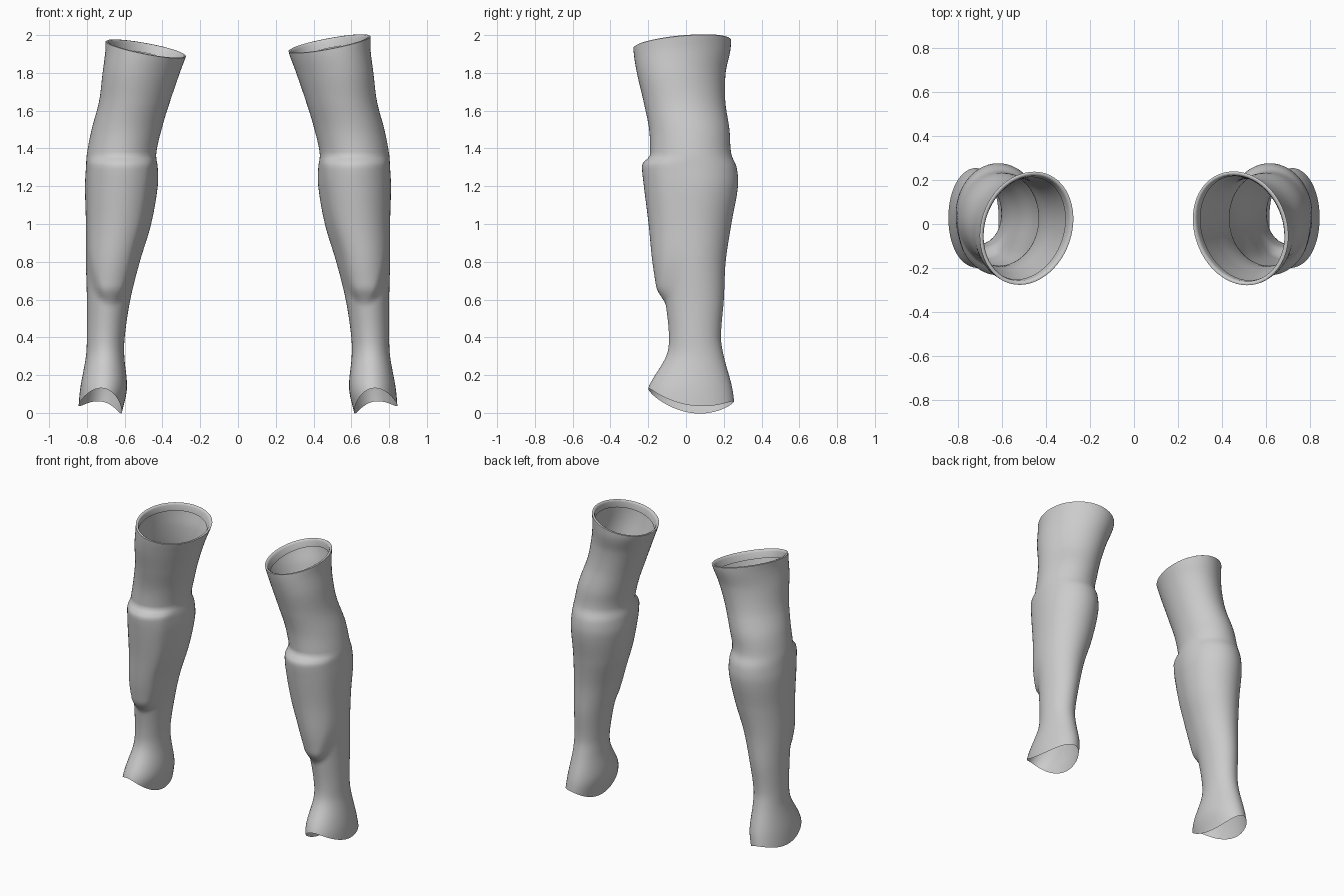
import bpy
import bmesh
import math

SEGMENTS = 56
ROWS = 110

# Leg sections: height, inner x, outer x, front y, back y
SECTIONS = [
    (0.0, .615, .847, -.21, .26),
    (.13, .588, .835, -.20, .245),
    (.30, .602, .805, -.105, .20),
    (.40, .60, .80, -.09, .185),
    (.60, .57, .80, -.11, .20),
    (.80, .52, .805, -.14, .21),
    (1.0, .46, .805, -.16, .24),
    (1.2, .425, .81, -.185, .275),
    (1.3, .425, .805, -.195, .268),
    (1.37, .433, .80, -.19, .24),
    (1.5, .405, .775, -.195, .23),
    (1.65, .36, .735, -.225, .208),
    (1.8, .31, .715, -.26, .21),
    (1.92, .268, .70, -.278, .235),
    (2.0, .262, .70, -.275, .24),
]
# Shin pad: height, centre x, half width
PAD = [(.56, .67, .0), (.62, .67, .06), (.72, .67, .10), (.85, .67, .13),
       (1.05, .645, .16), (1.36, .62, .18)]


def smoothstep(low, high, value):
    t = min(1, max(0, (value - low) / (high - low)))
    return t * t * (3 - 2 * t)


def sample(table, z):
    """Smooth cubic interpolation of a table whose first column is height."""
    z = min(table[-1][0], max(table[0][0], z))
    last = len(table) - 1
    i = 0
    while i < last - 1 and table[i + 1][0] < z:
        i += 1
    a, b = table[i], table[i + 1]
    before, after = table[max(0, i - 1)], table[min(last, i + 2)]
    span = b[0] - a[0]
    t = (z - a[0]) / span
    result = []
    for c in range(1, len(a)):
        slope_a = (b[c] - before[c]) / (b[0] - before[0]) * span
        slope_b = (after[c] - a[c]) / (after[0] - a[0]) * span
        rise = t * t * (3 - 2 * t)
        result.append(a[c] + (b[c] - a[c]) * rise
                      + slope_a * t * (1 - t) ** 2 - slope_b * t * t * (1 - t))
    return result


def surface_point(angle, z, inset=0.0):
    """Point on the leg; angle 0 is the outer side, a quarter turn is the back."""
    inner, outer, front, back = sample(SECTIONS, z)
    c, s = math.cos(angle), math.sin(angle)
    x = (inner + outer) / 2 + ((outer - inner) / 2 - inset) * c
    y = (front + back) / 2 + ((back - front) / 2 - inset) * s
    x -= .03 * s * smoothstep(1.4, 1.9, z)
    # Raised shin pad with a ledge under the knee
    if s < 0:
        centre, half = sample(PAD, z)
        side = 1 - smoothstep(half - .03, half + .025, abs(x - centre))
        y -= .038 * side * smoothstep(.56, .67, z) * (1 - smoothstep(1.315, 1.365, z))
    return x, y, z


def hem_height(angle):
    return (.0575 + .02 * math.cos(angle) - .035 * math.sin(angle)
            - .0375 * math.cos(2 * angle))


def rim_height(angle, drop):
    return 1.953 + .043 * math.cos(angle) + .022 * math.sin(angle) - drop


def build_leg(name, side, drop, material):
    bm = bmesh.new()
    angles = [math.tau * i / SEGMENTS for i in range(SEGMENTS)]
    rings = []

    def add_ring(points):
        rings.append([bm.verts.new((side * x, y, z)) for x, y, z in points])

    # Outer surface from the scooped hem to the tilted rim
    for r in range(ROWS + 1):
        level = 2 * r / ROWS
        low = max(0, 1 - level / .4)
        high = max(0, (level - 1.5) / .5)
        add_ring([surface_point(a, level + hem_height(a) * low
                                - (2 - rim_height(a, drop)) * high)
                  for a in angles])
    # Rolled rim turned inward
    for inset, depth in ((.006, -.003), (.014, .0), (.018, .01), (.018, .05)):
        add_ring([surface_point(a, rim_height(a, drop) - depth, inset) for a in angles])

    for lower, upper in zip(rings, rings[1:]):
        for i in range(SEGMENTS):
            j = (i + 1) % SEGMENTS
            face = [lower[i], lower[j], upper[j], upper[i]]
            bm.faces.new(face if side > 0 else face[::-1])

    mesh = bpy.data.meshes.new(name)
    bm.to_mesh(mesh)
    bm.free()
    mesh.materials.append(material)
    leg = bpy.data.objects.new(name, mesh)
    bpy.context.collection.objects.link(leg)
    bpy.ops.object.select_all(action='DESELECT')
    leg.select_set(True)
    bpy.context.view_layer.objects.active = leg
    bpy.ops.object.shade_smooth_by_angle(angle=math.radians(60))
    return leg


if "Cube" in bpy.data.objects:
    bpy.data.objects.remove(bpy.data.objects["Cube"], do_unlink=True)

grey = bpy.data.materials.new("plain_grey")
grey.use_nodes = True
colour = (.6, .6, .6, 1)
grey.diffuse_color = colour
grey.node_tree.nodes["Principled BSDF"].inputs["Base Color"].default_value = colour

build_leg("left_leg_sleeve", 1, 0.0, grey)
build_leg("right_leg_sleeve", -1, .027, grey)
